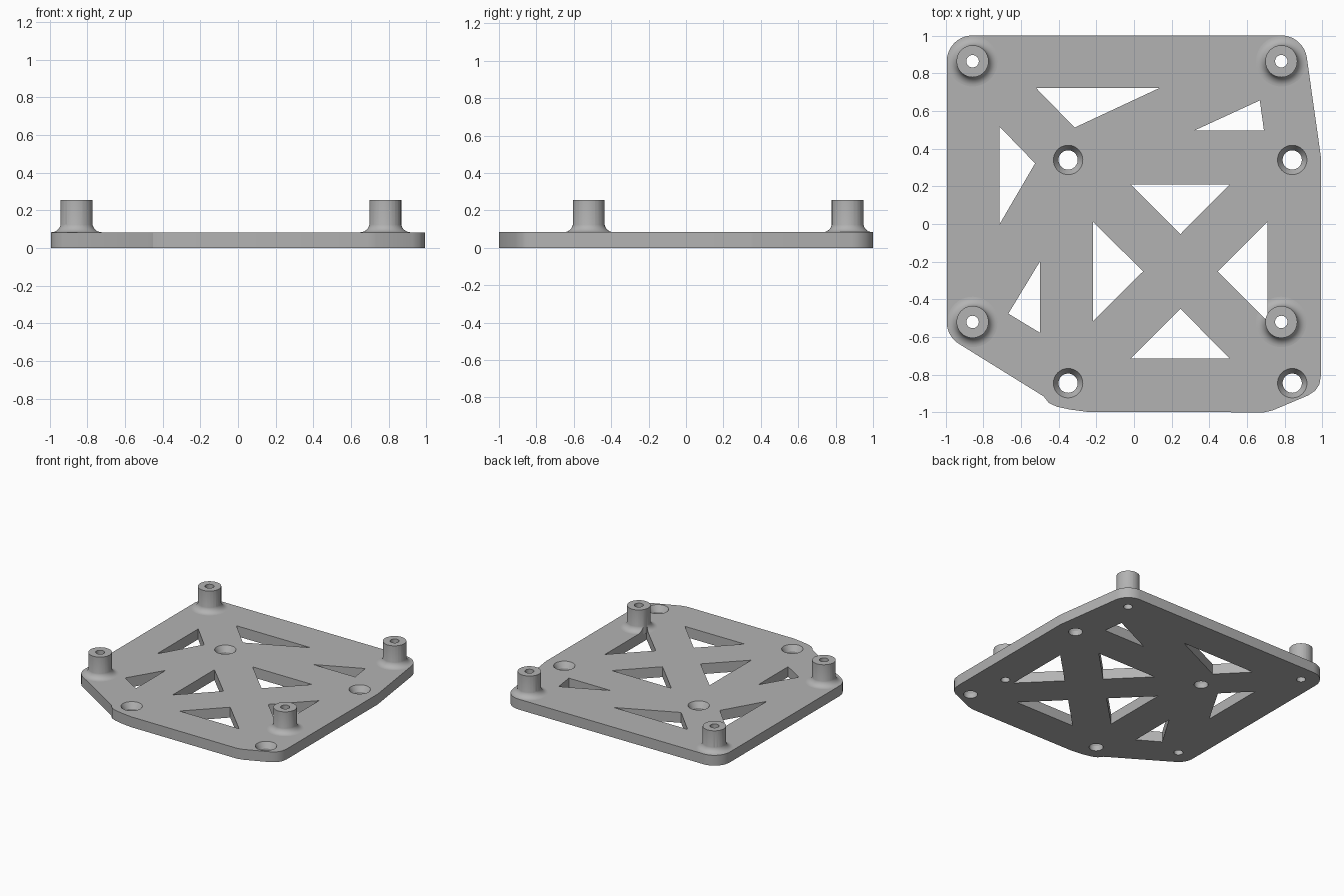
import bpy, bmesh
from math import cos, sin, radians, pi

cube = bpy.data.objects.get("Cube")
if cube:
    bpy.data.objects.remove(cube, do_unlink=True)

THICK, TOP = 0.083, 0.255
POSTS = [(x, y) for x in (-0.857, 0.782) for y in (0.864, -0.52)]
SCREWS = [(x, y) for x in (-0.35, 0.84) for y in (0.34, -0.845)]

grey = bpy.data.materials.new("plain grey")
grey.use_nodes = True
grey.diffuse_color = (0.45, 0.45, 0.45, 1)
grey.node_tree.nodes["Principled BSDF"].inputs["Base Color"].default_value = grey.diffuse_color


def arc(cx, cy, r, a0, a1, n=10):
    angles = [radians(a0 + (a1 - a0) * i / n) for i in range(n + 1)]
    return [(cx + r * cos(a), cy + r * sin(a)) for a in angles]


def prism(bm, outline, z0, z1):
    face = bm.faces.new([bm.verts.new((x, y, z0)) for x, y in outline])
    new = bmesh.ops.extrude_face_region(bm, geom=[face])["geom"]
    verts = [v for v in new if isinstance(v, bmesh.types.BMVert)]
    bmesh.ops.translate(bm, verts=verts, vec=(0, 0, z1 - z0))


def lathe(bm, centre, profile, n=48):
    """Closed solid of revolution from (radius, height) pairs."""
    rings = [[bm.verts.new((centre[0] + r * cos(2 * pi * i / n),
                            centre[1] + r * sin(2 * pi * i / n), z))
              for i in range(n)] for r, z in profile]
    for a, b in zip(rings, rings[1:]):
        for i in range(n):
            j = (i + 1) % n
            bm.faces.new((a[i], a[j], b[j], b[i]))
    bm.faces.new(rings[0][::-1])
    bm.faces.new(rings[-1])


def finish(bm, name):
    bmesh.ops.recalc_face_normals(bm, faces=bm.faces)
    mesh = bpy.data.meshes.new(name)
    bm.to_mesh(mesh)
    bm.free()
    mesh.materials.append(grey)
    obj = bpy.data.objects.new(name, mesh)
    bpy.context.collection.objects.link(obj)
    return obj


def combine(target, tool, operation):
    mod = target.modifiers.new(operation.lower(), "BOOLEAN")
    mod.operation, mod.object, mod.solver = operation, tool, "EXACT"
    bpy.context.view_layer.objects.active = target
    bpy.ops.object.modifier_apply(modifier=mod.name)
    bpy.data.objects.remove(tool, do_unlink=True)


# Base plate outline, clockwise from the back left corner
outline = (arc(-0.857, 0.864, 0.137, 180, 90)
           + arc(0.782, 0.864, 0.137, 90, 8)
           + arc(0.84, 0.34, 0.153, 8, 0, 3)
           + [(0.993, -0.8), (0.985, -0.85), (0.962, -0.885), (0.925, -0.91),
              (0.735, -0.99), (0.69, -1.0), (-0.25, -0.997), (-0.34, -0.985),
              (-0.41, -0.97), (-0.452, -0.95), (-0.48, -0.915)]
           + arc(-0.857, -0.52, 0.137, 238, 180))
bm = bmesh.new()
prism(bm, outline, 0, THICK)
plate = finish(bm, "mounting_plate")

# Rounded flares at the feet of the posts
flare = [(0.134, THICK / 2)] + [(r, z) for r, z in arc(0.134, THICK + 0.05, 0.05, 270, 180, 8)]
bm = bmesh.new()
for p in POSTS:
    lathe(bm, p, flare)
combine(plate, finish(bm, "post_flares"), "UNION")

# Triangular weight-saving windows
WINDOWS = [
    [(-0.52, 0.722), (0.135, 0.722), (-0.315, 0.512)],
    [(0.32, 0.496), (0.668, 0.656), (0.69, 0.496)],
    [(-0.715, 0.518), (-0.525, 0.322), (-0.715, -0.003)],
    [(-0.5, -0.2), (-0.667, -0.476), (-0.5, -0.577)],
]
# Four windows arranged around a diagonal cross
cx, cy = 0.246, -0.252
for c, s in ((1, 0), (0, 1), (-1, 0), (0, -1)):
    WINDOWS.append([(cx + u * c - v * s, cy + u * s + v * c)
                    for u, v in ((0.198, 0), (0.463, 0.264), (0.463, -0.264))])
bm = bmesh.new()
for w in WINDOWS:
    prism(bm, w, -0.1, 0.2)
combine(plate, finish(bm, "window_cutter"), "DIFFERENCE")

# Standoff posts
bm = bmesh.new()
for p in POSTS:
    lathe(bm, p, [(0.085, 0.06), (0.085, TOP)])
combine(plate, finish(bm, "posts"), "UNION")

# Post bores and countersunk screw holes
bm = bmesh.new()
for p in POSTS:
    lathe(bm, p, [(0.033, -0.1), (0.033, 0.4)])
for p in SCREWS:
    lathe(bm, p, [(0.051, -0.1), (0.051, THICK - 0.045), (0.078, THICK), (0.078, 0.2)])
combine(plate, finish(bm, "hole_cutter"), "DIFFERENCE")

# Smooth the curved walls, keep level faces flat
bpy.ops.object.select_all(action="DESELECT")
plate.select_set(True)
bpy.context.view_layer.objects.active = plate
bpy.ops.object.shade_smooth_by_angle(angle=radians(25))
for poly in plate.data.polygons:
    if abs(poly.normal.z) > 0.999:
        poly.use_smooth = False
